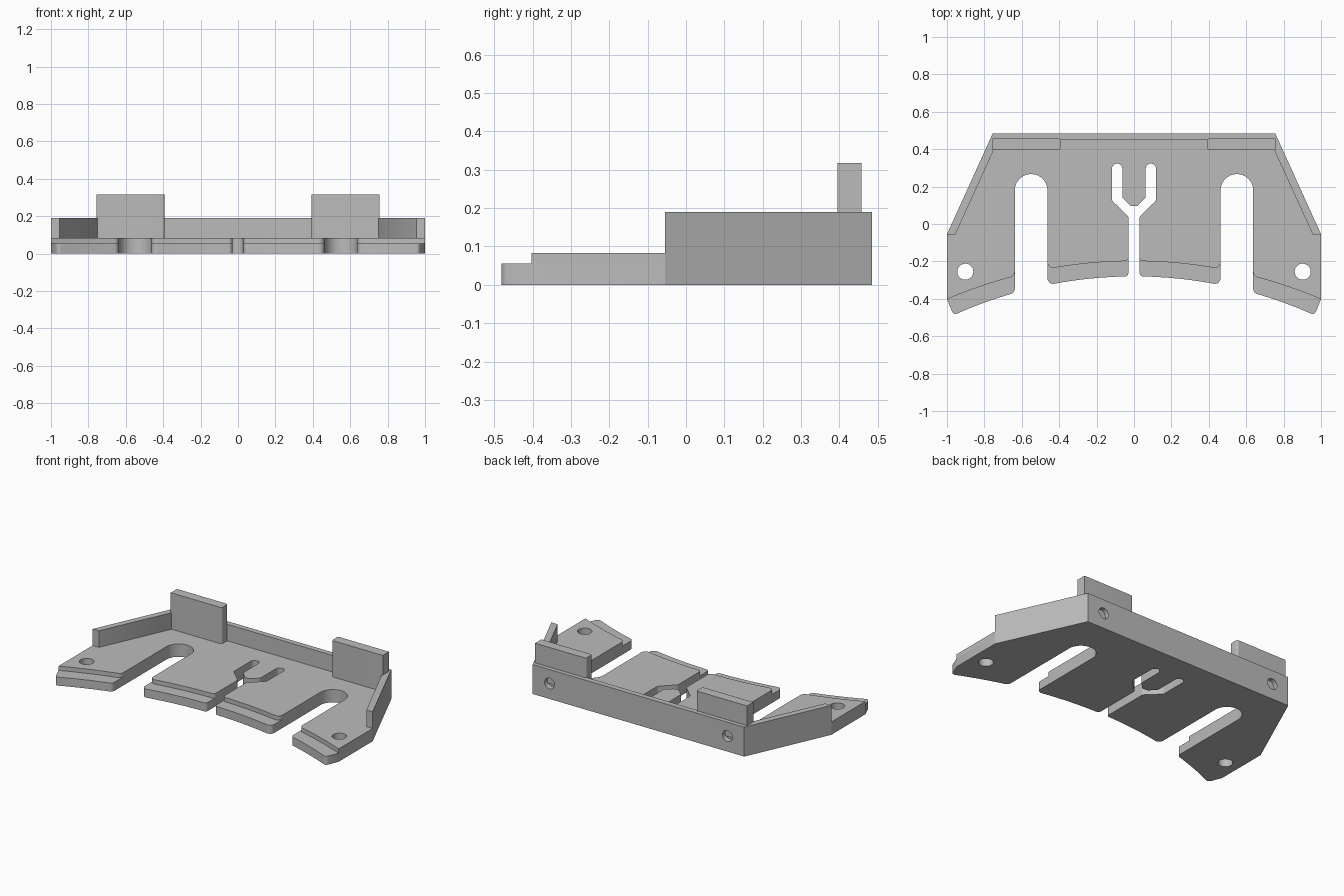
import bpy, bmesh
from math import sqrt, tan, pi, cos, sin, radians, ceil
from mathutils import Vector, Matrix

if "Cube" in bpy.data.objects:
    bpy.data.objects.remove(bpy.data.objects["Cube"], do_unlink=True)

grey = bpy.data.materials.new("plain grey")
grey.use_nodes = True
colour = (0.5, 0.5, 0.5, 1)
grey.diffuse_color = colour
grey.node_tree.nodes["Principled BSDF"].inputs["Base Color"].default_value = colour


def rounded(points):
    """Turn (x, y, radius) corners into a loop with filleted corners."""
    loop = []
    for i, (x, y, r) in enumerate(points):
        p = Vector((x, y))
        if r == 0:
            loop.append(p)
            continue
        a = (Vector(points[i - 1][:2]) - p).normalized()
        b = (Vector(points[(i + 1) % len(points)][:2]) - p).normalized()
        half = a.angle(b) / 2
        centre = p + (a + b).normalized() * (r / sin(half))
        start = p + a * (r / tan(half)) - centre
        end = p + b * (r / tan(half)) - centre
        sweep = start.angle_signed(end)
        steps = max(2, ceil(abs(sweep) / radians(12)))
        for s in range(steps + 1):
            loop.append(centre + Matrix.Rotation(-sweep * s / steps, 2) @ start)
    return loop


def circle(x, y, r, n=32):
    return [Vector((x + r * cos(2 * pi * i / n), y + r * sin(2 * pi * i / n)))
            for i in range(n)]


def prism(name, loops, low, high, upright=False):
    """Extrude loops (outline plus holes) along z, or along y when upright."""
    curve = bpy.data.curves.new(name, "CURVE")
    curve.dimensions, curve.fill_mode = "2D", "BOTH"
    curve.extrude = (high - low) / 2
    for loop in loops:
        spline = curve.splines.new("POLY")
        spline.points.add(len(loop) - 1)
        for point, v in zip(spline.points, loop):
            point.co = (v.x, v.y, 0, 1)
        spline.use_cyclic_u = True
    temp = bpy.data.objects.new(name + " outline", curve)
    bpy.context.collection.objects.link(temp)
    graph = bpy.context.evaluated_depsgraph_get()
    mesh = bpy.data.meshes.new_from_object(temp.evaluated_get(graph))
    bpy.data.objects.remove(temp)
    bpy.data.curves.remove(curve)

    mid = (low + high) / 2
    if upright:
        mesh.transform(Matrix.Translation((0, mid, 0)) @ Matrix.Rotation(pi / 2, 4, "X"))
    else:
        mesh.transform(Matrix.Translation((0, 0, mid)))
    bm = bmesh.new()
    bm.from_mesh(mesh)
    bmesh.ops.remove_doubles(bm, verts=bm.verts, dist=1e-5)
    bmesh.ops.recalc_face_normals(bm, faces=bm.faces)
    bm.to_mesh(mesh)
    bm.free()
    mesh.name = name
    mesh.materials.clear()
    mesh.materials.append(grey)
    obj = bpy.data.objects.new(name, mesh)
    bpy.context.collection.objects.link(obj)
    bpy.ops.object.select_all(action="DESELECT")
    obj.select_set(True)
    bpy.context.view_layer.objects.active = obj
    bpy.ops.object.shade_smooth_by_angle(angle=radians(30))
    return obj


def mirror(points):
    """Close a right-to-centre half outline with its reflection."""
    return points + [(-p[0], *p[1:]) for p in reversed(points)]


# Heights and depths shared between parts
STEP, PLATE, WALL, TAB = 0.055, 0.083, 0.19, 0.317
BACK, WALL_FRONT, TAB_FRONT, SIDE_FRONT = 0.485, 0.45, 0.395, -0.055
SLOT_IN, SLOT_OUT, SLOT_TOP = 0.4625, 0.6375, 0.267


def plate_loops(front, radius, outer_corner):
    """Plate outline with a concave front edge, two slots and a forked cut."""
    def edge(x_from, x_to, r_from, r_to, n=6):
        out = []
        for i in range(n + 1):
            x = x_from + (x_to - x_from) * i / n
            r = r_from if i == 0 else r_to if i == n else 0
            out.append((x, front + sqrt(radius ** 2 - x * x) - radius, r))
        return out

    half = [(0.755, WALL_FRONT, 0), (0.75, TAB_FRONT, 0),
            (0.955, SIDE_FRONT, 0), (1, SIDE_FRONT, 0)]
    if outer_corner < 1:
        half.append((1, -0.40, 0))
    half += edge(outer_corner, SLOT_OUT, 0.02 if outer_corner < 1 else 0, 0.03)
    half += [(SLOT_OUT, SLOT_TOP, 0.0872), (SLOT_IN, SLOT_TOP, 0.0872)]
    half += edge(SLOT_IN, 0.03, 0.03, 0.02)
    # Forked cut: channel, shoulder, arm and central tongue
    half += [(0.03, 0.04, 0.015), (0.1175, 0.125, 0.02),
             (0.1175, 0.323, 0.027), (0.0625, 0.323, 0.027),
             (0.0625, 0.14, 0.02), (0.018, 0.096, 0.02)]
    return [rounded(mirror(half))] + [circle(s * 0.902, -0.255, 0.043) for s in (1, -1)]


# Base plate with a lowered lip along the front
prism("lower_plate", plate_loops(-0.28, 2.35, 0.965), 0, STEP)
prism("upper_plate", plate_loops(-0.198, 2.55, 1), STEP, PLATE)

# Back wall with two screw holes
wall = [Vector(c) for c in ((-0.755, 0), (0.755, 0), (0.755, WALL), (-0.755, WALL))]
prism("back_wall", [wall] + [circle(s * 0.635, 0.1, 0.035) for s in (1, -1)],
      WALL_FRONT, BACK, upright=True)

# Slanted side walls and raised tabs
for side, s in (("left", 1), ("right", -1)):
    slant = [(1, SIDE_FRONT), (0.755, BACK), (0.755, WALL_FRONT),
             (0.75, TAB_FRONT), (0.955, SIDE_FRONT)]
    prism(side + "_side_wall", [[Vector((s * x, y)) for x, y in slant]], 0, WALL)
    tab = [(s * 0.757, TAB_FRONT, 0), (s * 0.757, 0.458, 0),
           (s * 0.393, 0.458, 0.012), (s * 0.393, TAB_FRONT, 0.012)]
    prism(side + "_tab", [rounded(tab)], PLATE, TAB)
